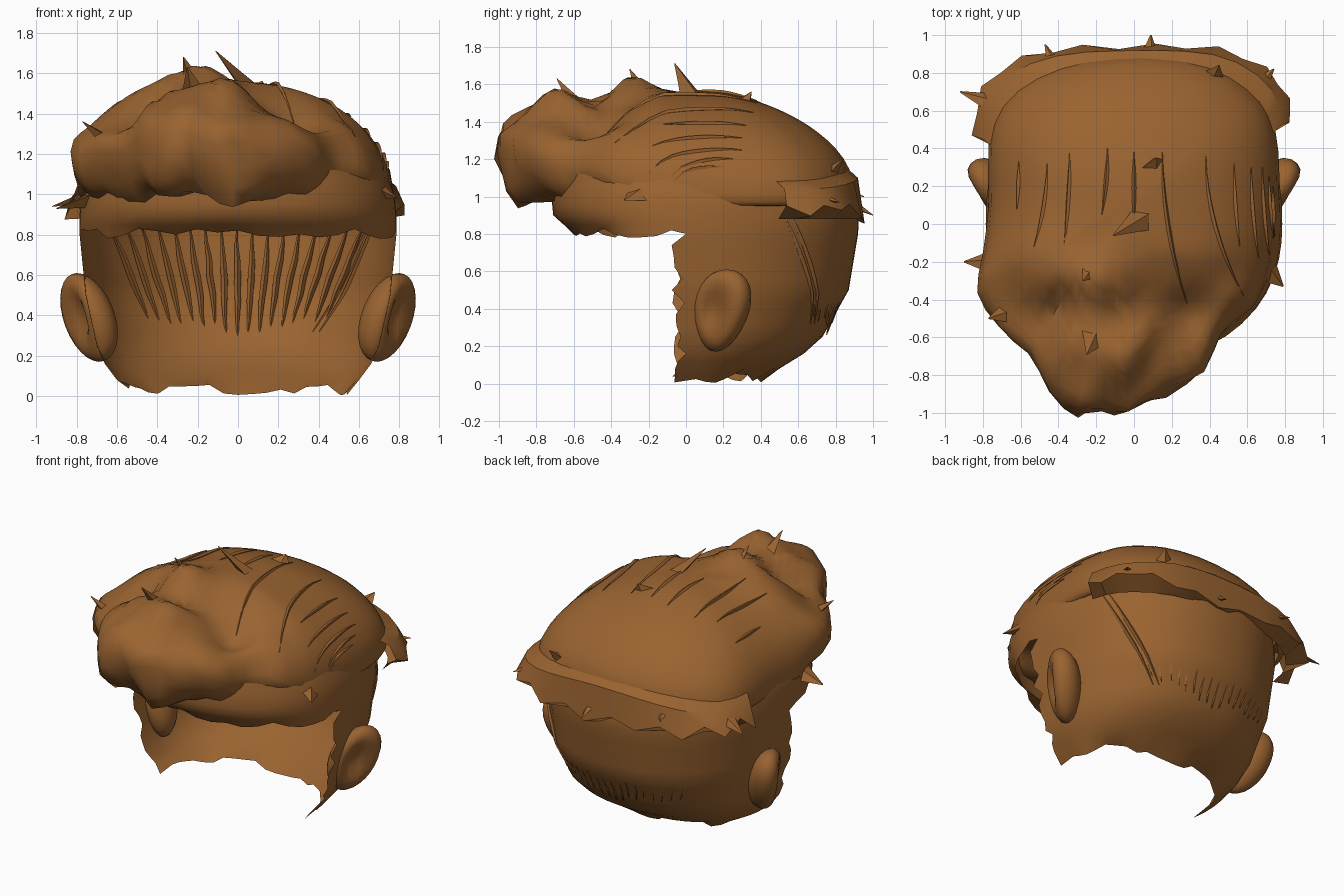
import bpy, bmesh, math, random
from mathutils import Vector
from mathutils.bvhtree import BVHTree

if "Cube" in bpy.data.objects:
    bpy.data.objects.remove(bpy.data.objects["Cube"])

random.seed(4)
R = random.uniform
mat = bpy.data.materials.new("brown_hair")
mat.diffuse_color = (0.32, 0.125, 0.03, 1)
mat.use_nodes = True
mat.node_tree.nodes["Principled BSDF"].inputs["Base Color"].default_value = mat.diffuse_color


def make(name, verts, faces, angle=50):
    me = bpy.data.meshes.new(name)
    me.from_pydata([tuple(v) for v in verts], [], faces)
    bm = bmesh.new()
    bm.from_mesh(me)
    loose = [v for v in bm.verts if not v.link_faces]
    bmesh.ops.delete(bm, geom=loose, context='VERTS')
    bmesh.ops.recalc_face_normals(bm, faces=bm.faces)
    bm.to_mesh(me)
    bm.free()
    ob = bpy.data.objects.new(name, me)
    bpy.context.collection.objects.link(ob)
    me.materials.append(mat)
    bpy.ops.object.select_all(action='DESELECT')
    ob.select_set(True)
    bpy.context.view_layer.objects.active = ob
    bpy.ops.object.shade_smooth_by_angle(angle=math.radians(angle))
    return ob


def interp(table, z):
    for a, b in zip(table, table[1:]):
        if z <= b[0]:
            f = (z - a[0]) / (b[0] - a[0])
            return [p + (q - p) * f for p, q in zip(a, b)]
    return list(table[-1])


def catmull(p, f):
    a, b, c, d = p
    return [0.5 * (2 * b[k] + (c[k] - a[k]) * f + (2 * a[k] - 5 * b[k] + 4 * c[k] - d[k]) * f * f
                   + (3 * b[k] - a[k] - 3 * c[k] + d[k]) * f ** 3) for k in range(len(a))]


# Back and sides of the head: rings of (z, half width, back y, front y)
levels = [(0.03, .54, .40, 0), (0.08, .60, .50, 0), (0.16, .66, .63, 0), (0.25, .70, .73, 0),
          (0.5, .755, .87, 0), (0.8, .785, .92, -.60), (0.9, .785, .925, -.71),
          (1.0, .775, .90, -.72), (1.12, .73, .82, -.70)]
zs = [.03, .08, .12, .16, .2, .25, .31, .37, .43, .5, .56, .62, .68, .74, .8, .85, .9, .95, 1.0, 1.06, 1.12]
SEG = 48


def ring_point(z, a):
    _, w, yb, yf = interp(levels, z)
    c, s = math.cos(a), math.sin(a)
    ln = (abs(c) ** 2.25 + abs(s) ** 2.25) ** (-1 / 2.25)
    return Vector((w * c * ln, (yb if s >= 0 else -yf) * s * ln, z))


verts, faces = [], []
for r, z in enumerate(zs):
    for i in range(SEG):
        p = ring_point(z, 2 * math.pi * i / SEG)
        if z < .8 and i in (0, SEG // 2):
            p.y = -.03 + R(-.05, .03)
        if r == 0:
            p.z += R(-.03, .03)
        if z == .8 and i > SEG // 2:
            p.z += R(-.02, .03)
        verts.append(p)
for r in range(len(zs) - 1):
    for i in range(SEG):
        if i < SEG // 2 or zs[r] >= .8:
            j = (i + 1) % SEG
            faces.append((r * SEG + i, r * SEG + j, (r + 1) * SEG + j, (r + 1) * SEG + i))
make("head_back", verts, faces)
shell = BVHTree.FromPolygons(verts, faces)

# Swept top hair: rim outline (x, y, rim z, underside z) domed up to an apex
rim = [(.765, .1, 1.02, .95), (.765, .38, 1.02, .95), (.72, .58, 1.02, .95), (.61, .72, 1.03, .96),
       (.4, .84, 1.06, .98), (.1, .89, 1.08, 1.0), (-.25, .87, 1.07, 1.0), (-.52, .78, 1.04, .97),
       (-.70, .63, 1.01, .95), (-.77, .42, 1.02, .95), (-.77, .1, 1.04, .96), (-.80, -.15, 1.1, .98),
       (-.83, -.35, 1.2, 1.0), (-.72, -.52, 1.2, .98), (-.56, -.7, 1.2, .98), (-.45, -.92, 1.24, .97),
       (-.3, -1.0, 1.27, .98), (-.17, -.96, 1.27, .97), (-.03, -1.02, 1.28, .97), (.17, -.89, 1.22, .96),
       (.38, -.77, 1.2, .98), (.46, -.6, 1.18, 1.0), (.58, -.48, 1.16, 1.0), (.66, -.38, 1.1, .98),
       (.73, -.2, 1.05, .96)]
N = len(rim)
cols = [catmull([rim[(i + k) % N] for k in (-1, 0, 1, 2)], f) for i in range(N) for f in (0, .5)]
C = len(cols)
A = Vector((-.05, .1, 1.56))
steps = [.15, .25, .34, .42, .5, .58, .65, .71, .77, .83, .89, .94, .98, 1.0]


def bump(p, x, y, rx, ry):
    return math.exp(-((p.x - x) / rx) ** 2 - ((p.y - y) / ry) ** 2)


def waves(p, h=0):
    q = p.copy()
    w = min(1, max(0, (-q.y - .15) / .3))
    p.z += w * (.025 * math.sin(9 * q.x + 8 * q.y) + .025 * math.sin(17 * q.x - 13 * q.y))
    p.z += .08 * bump(q, -.2, -.68, .25, .14) + .09 * bump(q, -.25, -.28, .22, .12)
    p.z -= .05 * bump(q, -.2, -.48, .5, .1)
    p.z -= w * h * .16 * min(1, abs(q.x + .2) / .5) ** 1.3
    p.y += w * (.03 * math.sin(13 * q.x - 9 * q.z) + .012 * math.sin(24 * q.x + 16 * q.z))
    return p


verts, faces = [A.copy()], []
for s in steps:
    for x, y, z, zu in cols:
        n = 2 - .35 * y if y > 0 else 2 - .6 * y
        h = (1 - s ** n) ** (1 / n) if s < 1 else 0
        verts.append(waves(Vector((A.x + s * (x - A.x), A.y + s * (y - A.y), z + (A.z - z) * h)), h))
for f, g in ((.985, .4), (.95, .7), (.88, .97), (.76, 1.0)):
    for x, y, z, zu in cols:
        k = f if y < -.2 else 1 - (1 - f) * .2
        verts.append(waves(Vector((x * k, y * k, z + (zu - z) * g))))
rows = len(steps) + 4
for i in range(C):
    j = (i + 1) % C
    faces.append((0, 1 + i, 1 + j))
    for r in range(rows - 1):
        faces.append((1 + r * C + i, 1 + (r + 1) * C + i, 1 + (r + 1) * C + j, 1 + r * C + j))
make("swept_top_hair", verts, faces, 60)
cap = BVHTree.FromPolygons(verts, faces)

# Ragged lower flap of the top layer around the back, flaring at the corners
verts, faces = [], []
span = range(3, 19)
for k, i in enumerate(span):
    x, y, z, zu = cols[i]
    corner = min(1, abs(x * y) / .45) ** 2
    g = 1.04 + .09 * corner + (.03 if k % 2 else 0)
    verts += [(x * .97, y * .97, z + .07), (x * (1 + .07 * corner), y * (1.03 + .07 * corner), z + .02),
              (x * g, min(y * g, .98), (.87 if k % 2 else .93) + .04 * corner + R(-.02, .02)),
              (x * 1.0, y * 1.01, .88)]
for k in range(len(span) - 1):
    for r in (0, 1, 2):
        faces.append((k * 4 + r, k * 4 + r + 1, k * 4 + r + 5, k * 4 + r + 4))
make("back_flap", verts, faces, 35)


# Tapered four-sided strands
def strands(name, paths, width, thick, tip_only=False):
    vs, fs = [], []
    for pts, ref in paths:
        pts = [Vector(p) for p in pts]
        m, base = len(pts) - 1, len(vs)
        for k, p in enumerate(pts):
            t = (pts[min(k + 1, m)] - pts[max(k - 1, 0)]).normalized()
            s = t.cross(Vector(ref)).normalized()
            u = s.cross(t)
            f = k / m
            q = max(.04, 1 - f) if tip_only else max(.15, math.sin(math.pi * f))
            vs += [p + s * width * q, p + u * thick * q, p - s * width * q, p - u * thick * q]
        for k in range(m):
            for c in range(4):
                d = (c + 1) % 4
                o = base + k * 4
                fs.append((o + c, o + d, o + 4 + d, o + 4 + c))
        fs += [tuple(base + c for c in range(4)), tuple(base + m * 4 + c for c in (3, 2, 1, 0))]
    make(name, vs, fs, 30)


# Fan of hanging strands lining the nape, tips poking through
paths = []
for i in range(17):
    x0 = -.64 + 1.27 * i / 16
    end = .27 + .1 * abs(x0) + R(-.01, .04)
    pts = []
    for k in range(7):
        f = k / 6
        x, z = x0 * (1 - .33 * f) + R(-.004, .004), .86 + (end - .86) * f
        hit = shell.ray_cast(Vector((x, .05, z)), Vector((0, 1, 0)))[0]
        if hit:
            pts.append(hit + Vector((0, -.03 + .045 * f ** 4, 0)))
    if len(pts) > 3:
        paths.append((pts, (0, 1, 0)))
strands("nape_strands", paths, .017, .02)

# Long strands combed over the crown: (x start, x end, y start, y end)
combed = [(.15, .28, .38, -.42), (.38, .58, .36, -.38), (.53, .56, .32, -.12), (.62, .66, .3, -.18),
          (.68, .72, .3, -.2), (-.14, -.17, .4, .05), (0, 0, .38, 0), (-.34, -.37, .4, -.12),
          (-.46, -.53, .32, -.12), (-.61, -.62, .33, .08), (.715, .745, .25, -.12), (.735, .75, .2, -.15)]
paths = []
for x0, x1, y0, y1 in combed:
    pts = []
    for k in range(9):
        f = k / 8
        hit = cap.ray_cast(Vector((x0 + (x1 - x0) * f ** 2, y0 + (y1 - y0) * f, 3)), Vector((0, 0, -1)))[0]
        if hit:
            pts.append(hit + Vector((0, 0, .004)))
    if len(pts) > 3:
        paths.append((pts, (x0, 0, .6)))
strands("crown_strands", paths, .012, .014)

# Side strands sweeping down behind the right ear, laid on the head surface
paths = []
for d in (0, .05):
    pts = []
    for k in range(9):
        f = k / 8
        a = math.radians(34 + 24 * f) + d
        z = .97 - .65 * f
        hit = shell.ray_cast(Vector((0, .02, z)), Vector((math.cos(a), math.sin(a), 0)))[0]
        if hit:
            pts.append(hit)
    paths.append((pts, (1, 1.2, 0)))
strands("side_strands", paths, .013, .016)

# Loose tufts: (base, tip)
tufts = [((-.2, -.56, 1.46), (-.25, -.69, 1.63)), ((-.2, -.2, 1.5), (-.27, -.3, 1.68)),
         ((.1, .06, 1.48), (-.11, -.06, 1.71)), ((.1, .3, 1.48), (.12, .35, 1.56)),
         ((-.62, .6, 1.02), (-.92, .7, .94)), ((-.36, .7, 1.06), (-.47, .95, 1.0)),
         ((.08, .78, 1.02), (.09, 1.0, .9)), ((.58, .64, 1.02), (.74, .82, .97)),
         ((-.6, -.45, 1.22), (-.77, -.5, 1.36)), ((-.68, -.2, .98), (-.9, -.2, .93)),
         ((.68, -.22, 1.02), (.79, -.33, .98)), ((.7, -.1, 1.03), (.77, -.12, .9)), ((.4, .75, 1.1), (.45, .84, 1.2))]
strands("loose_tufts", [([a, [(p + q) / 2 for p, q in zip(a, b)], b], (.3, .3, .9)) for a, b in tufts],
        .1, .05, True)

# Ears: broad flared bulges with a hollow facing out and forward, mirrored
for side, name in ((1, "right_ear"), (-1, "left_ear")):
    bm = bmesh.new()
    bmesh.ops.create_uvsphere(bm, u_segments=20, v_segments=14, radius=1)
    for v in bm.verts:
        x, y, z = v.co
        r2 = (y + .3) ** 2 + (z * .8) ** 2
        if x > 0:
            x -= .9 * math.exp(-r2 / .25)
        px = .745 + .135 * x + .035 * y + .055 * z
        v.co = (side * px, .19 + .15 * y * (1 + .18 * z) + .03 * z, .39 + .22 * z)
    vs = [v.co.copy() for v in bm.verts]
    fs = [tuple(v.index for v in f.verts) for f in bm.faces]
    bm.free()
    make(name, vs, fs, 60)
